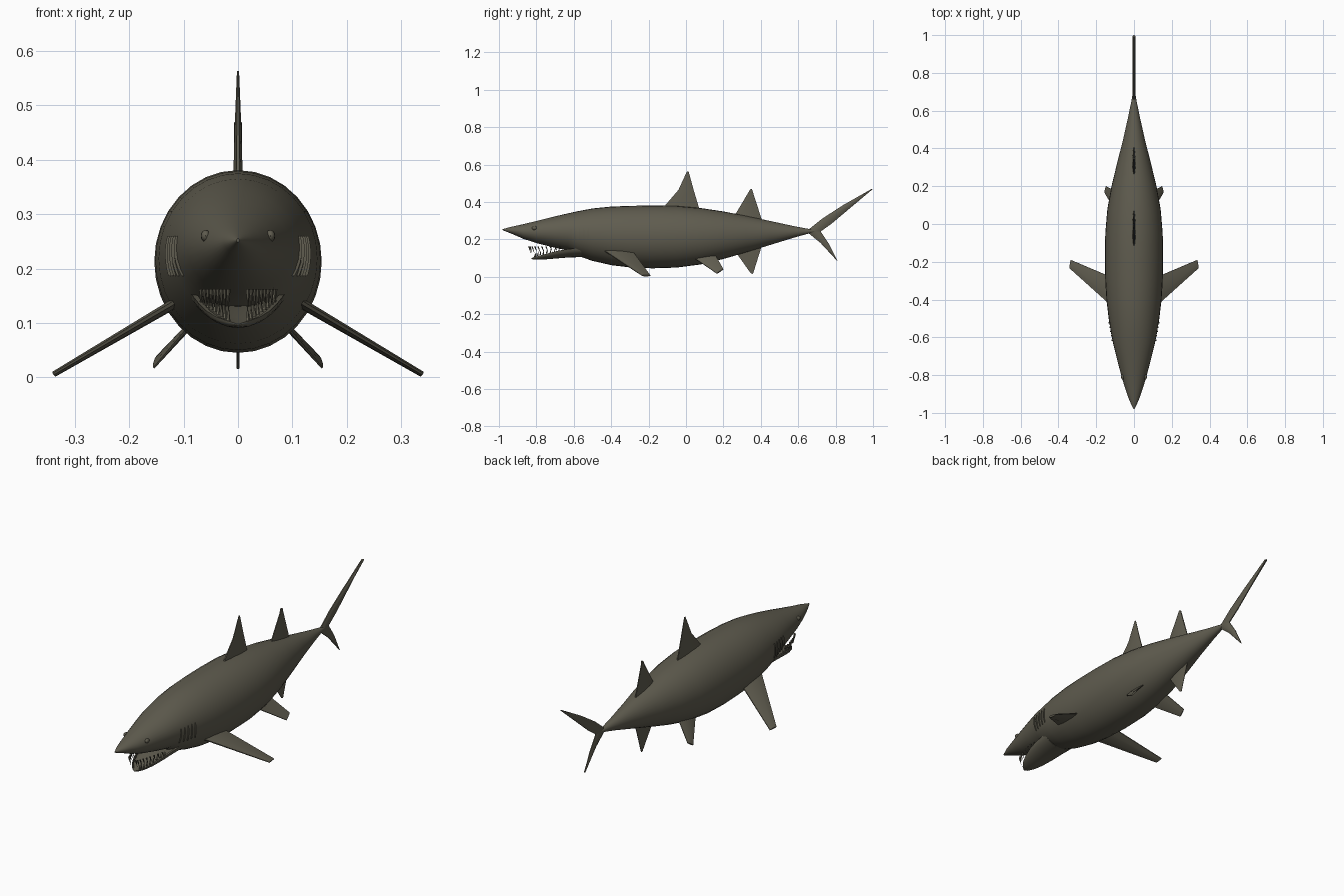
import bpy, bmesh, math
from mathutils import Vector

cube = bpy.data.objects.get("Cube")
if cube:
    bpy.data.objects.remove(cube, do_unlink=True)

skin = bpy.data.materials.new("olive grey skin")
skin.use_nodes = True
COLOUR = (0.115, 0.107, 0.078, 1)
skin.diffuse_color = COLOUR
skin.node_tree.nodes["Principled BSDF"].inputs["Base Color"].default_value = COLOUR


def finish(bm, name, angle=40):
    bmesh.ops.recalc_face_normals(bm, faces=bm.faces)
    mesh = bpy.data.meshes.new(name)
    bm.to_mesh(mesh)
    bm.free()
    mesh.materials.append(skin)
    obj = bpy.data.objects.new(name, mesh)
    bpy.context.collection.objects.link(obj)
    bpy.ops.object.select_all(action="DESELECT")
    obj.select_set(True)
    bpy.context.view_layer.objects.active = obj
    bpy.ops.object.shade_smooth_by_angle(angle=math.radians(angle))
    return obj


def loft(name, rings, angle=40):
    """Skin a closed surface over rings with equal point counts."""
    bm = bmesh.new()
    loops = [[bm.verts.new(p) for p in ring] for ring in rings]
    n = len(loops[0])
    for a, b in zip(loops, loops[1:]):
        for i in range(n):
            j = (i + 1) % n
            bm.faces.new((a[i], a[j], b[j], b[i]))
    bm.faces.new(loops[0])
    bm.faces.new(loops[-1])
    return finish(bm, name, angle)


def fin(name, sections, side=(1, 0, 0)):
    """Each section is leading point, trailing point and half thickness."""
    side = Vector(side).normalized()
    rings = []
    for lead, trail, t in sections:
        lead, trail = Vector(lead), Vector(trail)
        ring = [lead.lerp(trail, f) + side * t * s for f, s in
                ((0, .35), (.25, 1), (.7, .9), (1, .3), (1, -.3), (.7, -.9), (.25, -1), (0, -.35))]
        rings.append(ring)
    return loft(name, rings, 30)


# Body: y, half width, top, bottom
stations = [(-.98, .003, .255, .249), (-.93, .026, .268, .229), (-.87, .047, .281, .203),
            (-.8, .068, .298, .180), (-.7, .094, .323, .155), (-.63, .111, .339, .140),
            (-.58, .121, .350, .112), (-.5, .134, .365, .085), (-.4, .146, .375, .062),
            (-.3, .152, .379, .050), (-.18, .154, .381, .045), (-.05, .152, .379, .049),
            (.08, .141, .367, .066), (.2, .119, .349, .095), (.32, .090, .326, .130),
            (.45, .057, .298, .170), (.58, .028, .270, .210), (.66, .012, .255, .232),
            (.70, .006, .249, .240)]
SIDES = 32


def oval(y, w, top, bottom):
    mid, h = (top + bottom) / 2, (top - bottom) / 2
    angles = [math.tau * i / SIDES for i in range(SIDES)]
    return [(w * math.cos(a), y, mid + h * math.sin(a)) for a in angles]


loft("body", [oval(*s) for s in stations], 50)


def skin_x(y, z):
    """Half width of the body at a given length and height."""
    for a, b in zip(stations, stations[1:]):
        if a[0] <= y <= b[0]:
            f = (y - a[0]) / (b[0] - a[0])
            w, top, bot = (p + (q - p) * f for p, q in zip(a[1:], b[1:]))
            k = (z - (top + bot) / 2) / ((top - bot) / 2)
            return w * math.sqrt(max(0, 1 - k * k))
    return 0


# Lower jaw: scoop with a shallow hollow top; y, half width, rim, bottom
jaw = [(-.56, .088, .155, .105), (-.63, .082, .148, .103), (-.69, .074, .138, .098),
       (-.75, .058, .122, .093), (-.79, .040, .111, .091), (-.815, .020, .104, .092),
       (-.825, .006, .100, .095)]
rings = []
for y, w, rim, bottom in jaw:
    under = [(-w * math.cos(a), y, rim - (rim - bottom) * math.sin(a))
             for a in (math.pi * i / 12 for i in range(13))]
    floor = [(w * .88 * math.cos(a), y, rim - (rim - bottom) * .4 * math.sin(a))
             for a in (math.pi * i / 8 for i in range(9))]
    rings.append(under + floor)
loft("lower_jaw", rings)

# Teeth: two rows of spikes along each jaw
bm = bmesh.new()


def tooth(base, tip, r):
    base, tip = Vector(base), Vector(tip)
    ring = [bm.verts.new(base + Vector((r * math.cos(a), r * math.sin(a), 0)))
            for a in (math.tau * i / 5 for i in range(5))]
    point = bm.verts.new(tip)
    bm.faces.new(ring)
    for i in range(5):
        bm.faces.new((ring[i], ring[(i + 1) % 5], point))


COUNT = 9
for s in (-1, 1):
    for i in range(COUNT):
        f = i / (COUNT - 1)
        x, y = .018 + .050 * f, -.84 + .14 * f ** 1.5
        tooth((s * x, y, .162), (s * x, y + .012, .122 + .012 * f), .0045)
        y = -.81 + .13 * f ** 1.5
        z = .104 + .032 * f
        tooth((s * x, y, z), (s * x * .95, y + .006, z + .030), .004)
finish(bm, "teeth", 30)

# Upright fins
fin("front_dorsal_fin", [((0, -.13, .36), (0, .075, .35), .009),
                         ((0, -.04, .465), (0, .042, .46), .006),
                         ((0, .005, .563), (0, .014, .563), .002)])
fin("rear_dorsal_fin", [((0, .25, .31), (0, .41, .29), .008),
                        ((0, .345, .47), (0, .352, .47), .006)])
fin("anal_fin", [((0, .26, .14), (0, .41, .18), .004),
                 ((0, .345, .02), (0, .358, .015), .003)])
fin("upper_tail_fin", [((0, .64, .24), (0, .71, .235), .008),
                       ((0, .73, .312), (0, .78, .285), .008),
                       ((0, .84, .383), (0, .875, .365), .008),
                       ((0, .99, .468), (0, 1.0, .470), .007)])
fin("lower_tail_fin", [((0, .64, .245), (0, .715, .25), .008),
                       ((0, .72, .18), (0, .765, .175), .007),
                       ((0, .805, .088), (0, .81, .084), .004)])

# Paired fins, eyes and gills
for s, label in ((1, "left"), (-1, "right")):
    fin(label + "_pectoral_fin", [((s * .10, -.45, .148), (s * .10, -.29, .142), .009),
                                  ((s * .34, -.235, .006), (s * .335, -.19, .006), .005)],
        (s * .5, 0, .86))
    fin(label + "_pelvic_fin", [((s * .075, .03, .110), (s * .075, .16, .110), .006),
                                ((s * .155, .165, .017), (s * .148, .20, .040), .004)],
        (s * .76, 0, .65))

    bm = bmesh.new()
    bmesh.ops.create_uvsphere(bm, u_segments=12, v_segments=8, radius=1)
    for v in bm.verts:
        v.co = Vector((v.co.x * .009, v.co.y * .014, v.co.z * .011))
        v.co += Vector((s * (skin_x(-.81, .26) - .001), -.81, .26))
    finish(bm, label + "_eye")

    # Gill slits: thin ribs that follow the flank
    for g in range(5):
        y = -.615 + .023 * g
        rings = []
        for i in range(7):
            z = .186 + .074 * i / 6
            x = skin_x(y, z)
            t = .0035 * math.sin(math.pi * (i + .6) / 7.2)
            rings.append([(s * (x - .006), y - t, z), (s * (x + .004), y - t, z),
                          (s * (x + .004), y + t, z), (s * (x - .006), y + t, z)])
        loft(label + "_gill_" + str(g + 1), rings)
